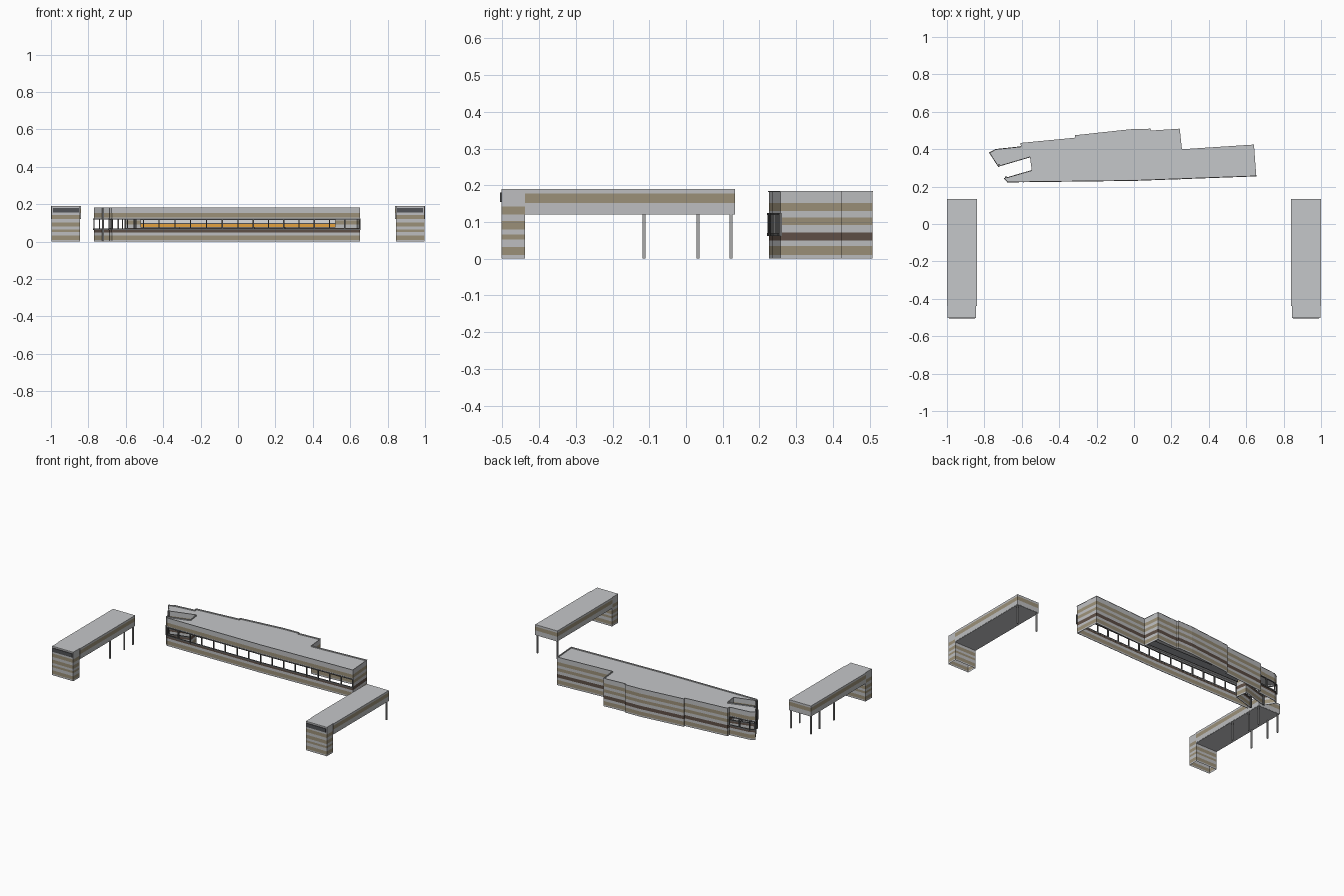
import bpy, bmesh, math
from mathutils import Vector, Matrix

if "Cube" in bpy.data.objects:
    bpy.data.objects.remove(bpy.data.objects["Cube"])


def mat(name, c):
    m = bpy.data.materials.new(name)
    m.diffuse_color = (*c, 1)
    m.use_nodes = True
    m.node_tree.nodes["Principled BSDF"].inputs["Base Color"].default_value = m.diffuse_color
    return m


WALL = mat("wall grey", (0.51, 0.515, 0.525))
TAN = mat("tan band", (0.33, 0.28, 0.19))
BROWN = mat("dark brown band", (0.115, 0.08, 0.062))
ROOF = mat("roof grey", (0.56, 0.57, 0.585))
DARK = mat("dark grey", (0.085, 0.088, 0.095))
FRAME = mat("frame grey", (0.13, 0.13, 0.13))
STILT = mat("stilt grey", (0.4, 0.4, 0.4))
ORANGE = mat("orange", (0.78, 0.36, 0.05))
PALE = mat("pale panel", (0.72, 0.72, 0.72))

# Horizontal colour bands: bottom, top, material slot (1 tan, 2 brown)
HALL_BANDS = [(0.01, 0.034, 1), (0.05, 0.072, 2), (0.092, 0.112, 1), (0.13, 0.152, 1)]
TOWER_BANDS = [(0.01, 0.032, 1), (0.052, 0.066, 1), (0.08, 0.102, 1), (0.12, 0.142, 1)]
GALLERY_BANDS = [(0.152, 0.177, 1)]


def finish(name, bm, material):
    me = bpy.data.meshes.new(name)
    bm.to_mesh(me)
    bm.free()
    me.materials.append(material)
    ob = bpy.data.objects.new(name, me)
    bpy.context.collection.objects.link(ob)
    return ob


def finish_banded(name, bm, bands):
    """Cut the walls at the band heights and colour the strips."""
    for z in {z for b in bands for z in b[:2]}:
        bmesh.ops.bisect_plane(bm, geom=bm.verts[:] + bm.edges[:] + bm.faces[:],
                               plane_co=(0, 0, z), plane_no=(0, 0, 1))
    for f in bm.faces:
        z = f.calc_center_median().z
        if abs(f.normal.z) < 0.5:
            f.material_index = next((s for a, b, s in bands if a < z < b), 0)
    ob = finish(name, bm, WALL)
    ob.data.materials.append(TAN)
    ob.data.materials.append(BROWN)
    return ob


def add_box(bm, x0, x1, y0, y1, z0, z1, bottom=True):
    g = bmesh.ops.create_cube(bm, size=1)
    for v in g["verts"]:
        v.co = Vector(((x0, x1)[v.co.x > 0], (y0, y1)[v.co.y > 0], (z0, z1)[v.co.z > 0]))
    if not bottom:
        f = min({f for v in g["verts"] for f in v.link_faces},
                key=lambda f: f.calc_center_median().z)
        bmesh.ops.delete(bm, geom=[f], context='FACES_ONLY')
    bm.normal_update()


def box(name, material, *dims, bottom=True, bands=None):
    bm = bmesh.new()
    add_box(bm, *dims, bottom=bottom)
    return finish_banded(name, bm, bands) if bands else finish(name, bm, material)


def add_beam(bm, a, b, z0, z1, t):
    """Upright bar running from plan point a to b."""
    a, b = Vector(a), Vector(b)
    d = b - a
    m = (Matrix.Translation(((a.x + b.x) / 2, (a.y + b.y) / 2, (z0 + z1) / 2))
         @ Matrix.Rotation(math.atan2(d.y, d.x), 4, 'Z')
         @ Matrix.Diagonal((d.length + t, t, z1 - z0, 1)))
    bmesh.ops.create_cube(bm, size=1, matrix=m)


def slab(name, material, pts, z):
    bm = bmesh.new()
    bm.faces.new([bm.verts.new((x, y, z)) for x, y in pts])
    return finish(name, bm, material)


# Main hall plan, counter-clockwise; third value marks glazed edges
PLAN = [(-0.675, 0.226, 1), (0.0, 0.234, 1), (0.652, 0.258, 0), (0.64, 0.423, 0),
        (0.255, 0.398, 0), (0.243, 0.508, 0), (0.09, 0.498, 0), (0.087, 0.508, 0),
        (-0.02, 0.505, 0), (-0.315, 0.473, 0), (-0.313, 0.46, 0), (-0.605, 0.432, 0),
        (-0.603, 0.412, 1), (-0.74, 0.397, 1), (-0.77, 0.38, 1), (-0.725, 0.31, 1),
        (-0.555, 0.36, 0), (-0.545, 0.285, 1), (-0.69, 0.243, 1)]
SILL, HEAD, TOP = 0.062, 0.125, 0.184
pts = [(x, y) for x, y, _ in PLAN]

walls, frames = bmesh.new(), bmesh.new()
for i, (x, y, glazed) in enumerate(PLAN):
    a, b = (x, y), pts[(i + 1) % len(pts)]
    for z0, z1 in ([(0, SILL), (HEAD, TOP)] if glazed else [(0, TOP)]):
        walls.faces.new([walls.verts.new(p) for p in
                         ((*a, z0), (*b, z0), (*b, z1), (*a, z1))])
    if glazed:
        # Sill, head and evenly spaced mullions
        add_beam(frames, a, b, SILL, SILL + 0.008, 0.007)
        add_beam(frames, a, b, HEAD - 0.006, HEAD, 0.007)
        va, vb = Vector(a), Vector(b)
        n = max(1, round((vb - va).length / 0.083))
        for k in range(n + 1):
            p = va.lerp(vb, k / n)
            add_box(frames, p.x - 0.003, p.x + 0.003, p.y - 0.004, p.y + 0.004, SILL, HEAD)
walls.normal_update()
hall = finish_banded("hall_walls", walls, HALL_BANDS)
sol = hall.modifiers.new("thickness", 'SOLIDIFY')
sol.thickness, sol.offset = 0.003, -1
finish("window_frames", frames, FRAME)
slab("hall_roof", ROOF, pts, 0.177)
slab("hall_ceiling", ROOF, pts[::-1], 0.13)

# Parapet coping
coping = bmesh.new()
for i, p in enumerate(pts):
    add_beam(coping, p, pts[(i + 1) % len(pts)], TOP - 0.002, TOP, 0.003)
finish("parapet_coping", coping, ROOF)

# Slim full-height posts at the open end
posts = bmesh.new()
for x, y in ((-0.722, 0.315), (-0.684, 0.248)):
    add_box(posts, x - 0.005, x + 0.005, y - 0.005, y + 0.005, 0, TOP)
finish("end_posts", posts, FRAME)

# Interior bands seen through the glazing, with a dark backing
box("orange_band", ORANGE, -0.52, 0.52, 0.32, 0.323, 0.078, 0.095)
box("pale_band", PALE, -0.52, 0.52, 0.32, 0.323, 0.10, 0.116)
box("band_backing", DARK, -0.52, 0.52, 0.3235, 0.3255, 0.076, 0.118)

# Two side wings: raised gallery, hollow front tower, sign panel, stilts
for side, label, rows in ((-1, "left", (0.122, 0.033, -0.115)), (1, "right", (0.122,))):
    c = side * 0.92
    box(label + "_gallery", WALL, c - 0.08, c + 0.08, -0.438, 0.134, 0.122, 0.187,
        bands=GALLERY_BANDS)
    box(label + "_gallery_roof", ROOF, c - 0.08, c + 0.08, -0.438, 0.134, 0.187, 0.19)
    box(label + "_gallery_underside", ROOF, c - 0.079, c + 0.079, -0.438, 0.133, 0.12, 0.122)
    box(label + "_tower", WALL, c - 0.076, c + 0.076, -0.502, -0.438, 0, 0.187,
        bottom=False, bands=TOWER_BANDS)
    box(label + "_tower_roof", ROOF, c - 0.076, c + 0.076, -0.502, -0.438, 0.187, 0.19)
    box(label + "_sign_panel", DARK, c - 0.07, c + 0.07, -0.506, -0.502, 0.155, 0.18)
    legs = bmesh.new()
    for y in rows:
        for x in (c - 0.072, c + 0.072):
            add_box(legs, x - 0.004, x + 0.004, y - 0.004, y + 0.004, 0, 0.12)
    finish(label + "_stilts", legs, STILT)
